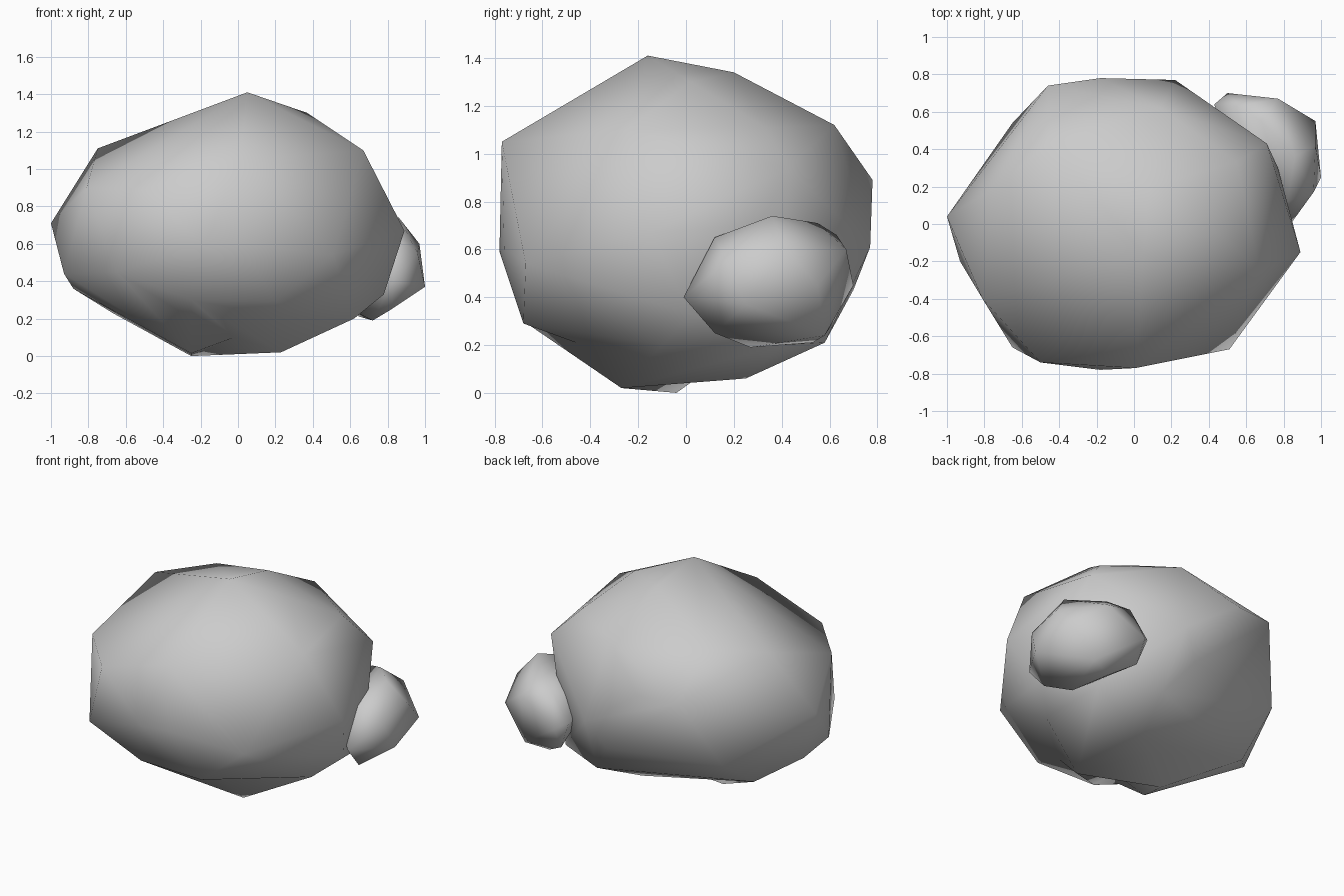
import bpy, bmesh
from mathutils import Vector


def push_in(bm, spot):
    """Split the edge closest to a spot and move its middle there."""
    edge = min(bm.edges, key=lambda e: ((e.verts[0].co + e.verts[1].co) / 2 - spot).length)
    opposite = [v for f in edge.link_faces for v in f.verts if v not in edge.verts]
    new_vert = bmesh.utils.edge_split(edge, edge.verts[0], 0.5)[1]
    new_vert.co = spot
    for v in opposite:
        bmesh.ops.connect_verts(bm, verts=[new_vert, v])


def make_rock(name, points, dents=()):
    """Chiselled rock: hull around corner points, a few edges pushed in, smooth shading."""
    bm = bmesh.new()
    for p in points:
        bm.verts.new(p)
    bmesh.ops.convex_hull(bm, input=bm.verts[:])
    loose = [v for v in bm.verts if not v.link_faces]
    bmesh.ops.delete(bm, geom=loose, context='VERTS')
    for d in dents:
        push_in(bm, Vector(d))
    bmesh.ops.recalc_face_normals(bm, faces=bm.faces[:])
    for f in bm.faces:
        f.smooth = True
    mesh = bpy.data.meshes.new(name)
    bm.to_mesh(mesh)
    bm.free()
    obj = bpy.data.objects.new(name, mesh)
    bpy.context.collection.objects.link(obj)
    return obj


# Large boulder: crown, shoulders, widest belt, underside
crown = [(0.05, -0.16, 1.41), (0.08, 0.2, 1.34), (0.37, 0.02, 1.30)]
shoulders = [
    (-0.75, 0.19, 1.11), (-0.46, 0.43, 1.155), (-0.81, -0.4, 0.9),
    (-0.5, -0.74, 0.89), (0.01, -0.77, 1.05), (0.67, -0.25, 1.10),
    (0.55, 0.33, 1.11), (0.71, 0.43, 0.94), (0.14, 0.62, 1.12),
    (-0.18, 0.78, 0.89), (-0.46, 0.74, 0.9)]
belt = [
    (-1.0, 0.04, 0.71), (-0.93, -0.2, 0.44), (-0.65, -0.66, 0.45),
    (-0.18, -0.78, 0.59), (0.01, -0.76, 0.6), (0.51, -0.67, 0.54),
    (0.89, -0.15, 0.67), (0.77, 0.3, 0.7), (0.22, 0.77, 0.61),
    (0.1, 0.7, 0.43), (-0.65, 0.54, 0.45), (-0.88, 0.0, 0.36)]
underside = [
    (-0.25, -0.04, 0.0), (-0.25, -0.2, 0.015), (0.23, -0.27, 0.02),
    (0.15, 0.25, 0.06), (-0.25, -0.68, 0.3), (0.2, -0.68, 0.29),
    (-0.67, 0.23, 0.23), (0.26, 0.58, 0.21), (0.62, 0.4, 0.2),
    (0.62, -0.1, 0.2), (0.78, 0.02, 0.33)]
make_rock("large_boulder", crown + shoulders + belt + underside,
          dents=[(-0.02, -0.22, 0.1), (-0.04, 0.1, 0.1),
                 (0.21, -0.46, 0.21), (-0.25, -0.44, 0.2)])

# Small stone tucked against the right-hand side
make_rock("small_stone", [
    (1.0, 0.25, 0.37), (0.97, 0.55, 0.45), (0.77, 0.67, 0.6),
    (0.5, 0.7, 0.45), (0.96, 0.17, 0.55), (0.83, -0.01, 0.4),
    (0.86, 0.36, 0.74), (0.72, 0.27, 0.19), (0.8, 0.58, 0.24),
    (0.82, 0.12, 0.65), (0.56, 0.63, 0.66), (0.82, 0.12, 0.25),
    (0.97, 0.42, 0.6), (0.43, 0.64, 0.49), (0.5, 0.62, 0.3),
    (0.68, 0.55, 0.71), (0.5, 0.3, 0.5), (0.65, 0.53, 0.21)])
